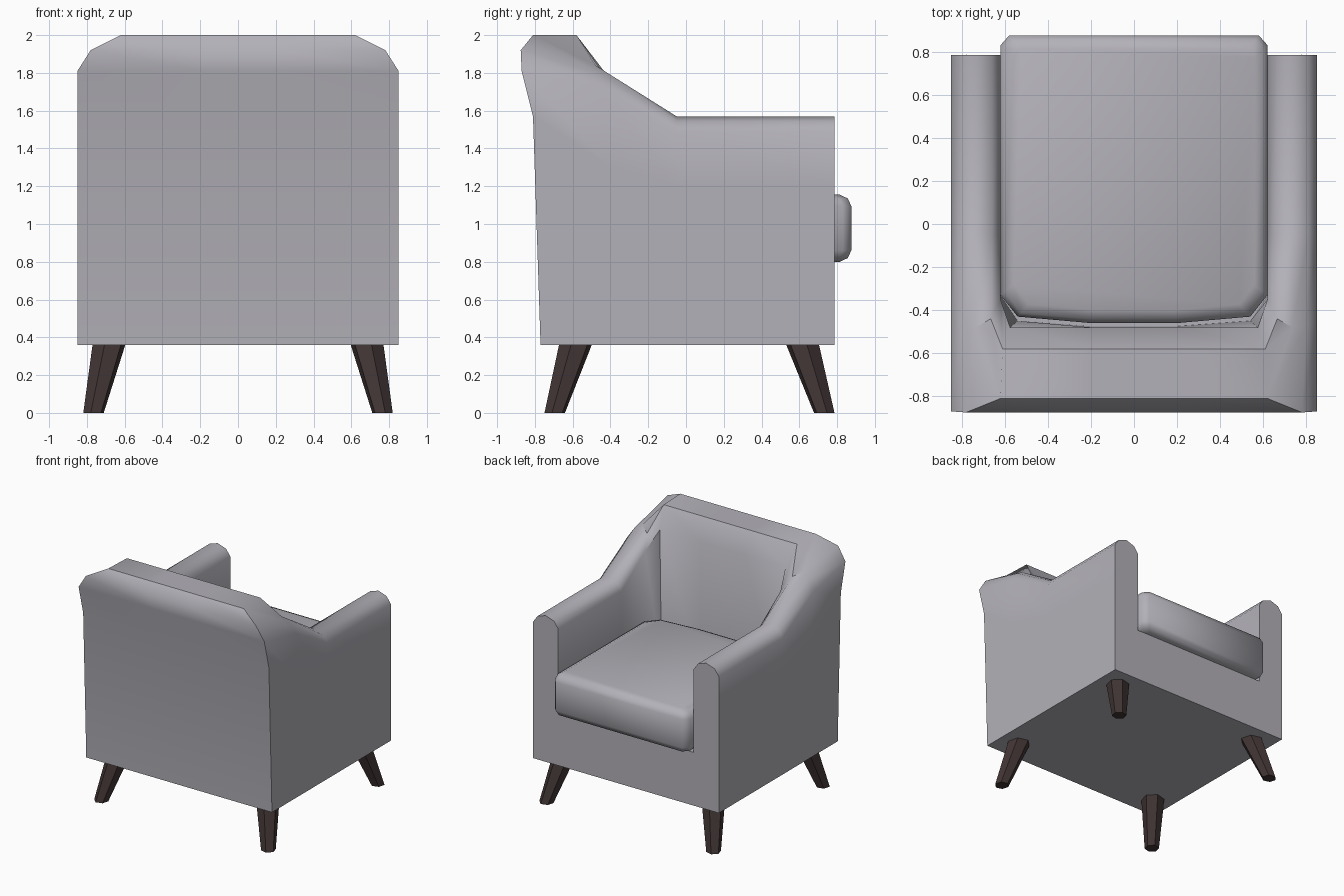
import bpy, bmesh, math
from mathutils import Vector

if "Cube" in bpy.data.objects:
    bpy.data.objects.remove(bpy.data.objects["Cube"])


def material(name, rgb):
    m = bpy.data.materials.new(name)
    m.diffuse_color = (*rgb, 1)
    m.use_nodes = True
    m.node_tree.nodes["Principled BSDF"].inputs["Base Color"].default_value = m.diffuse_color
    return m


fabric = material("grey fabric", (0.45, 0.44, 0.48))
wood = material("dark wood", (0.055, 0.036, 0.036))


def finish(bm, name, mat, angle):
    bmesh.ops.recalc_face_normals(bm, faces=bm.faces)
    me = bpy.data.meshes.new(name)
    bm.to_mesh(me)
    bm.free()
    me.materials.append(mat)
    ob = bpy.data.objects.new(name, me)
    bpy.context.collection.objects.link(ob)
    bpy.ops.object.select_all(action='DESELECT')
    ob.select_set(True)
    bpy.context.view_layer.objects.active = ob
    if angle:
        bpy.ops.object.shade_smooth_by_angle(angle=math.radians(angle))
    return ob


def bridge(bm, rings, closed):
    for a, b in zip(rings, rings[1:]):
        n = len(a)
        for i in range(n if closed else n - 1):
            j = (i + 1) % n
            bm.faces.new((a[i], a[j], b[j], b[i]))


# Body: one cross-section swept around the U of arms and back,
# each running from outer bottom over the top to inner bottom
def arm(y):
    return [(x, y, z) for x, z in ((.85, .36), (.85, 1.2), (.85, 1.49), (.81, 1.545),
                                   (.735, 1.57), (.66, 1.545), (.62, 1.49), (.62, .8))]


side = [(.85, -.40, .36), (.85, -.40, 1.3), (.85, -.45, 1.72), (.80, -.47, 1.80),
        (.735, -.48, 1.84), (.665, -.44, 1.80), (.62, -.35, 1.70), (.62, -.33, .8)]
corner = [(.85, -.77, .36), (.85, -.81, 1.57), (.85, -.87, 1.81), (.78, -.875, 1.92),
          (.62, -.81, 2), (.61, -.58, 2), (.575, -.48, 1.84), (.54, -.45, .8)]
back = [(.2, y, z) for y, z in ((-.77, .36), (-.81, 1.57), (-.87, 1.81), (-.875, 1.92),
                                (-.81, 2), (-.58, 2), (-.48, 1.84), (-.475, .8))]
half = [arm(.785), arm(-.05), side, corner, back]
stations = half + [[(-x, y, z) for x, y, z in s] for s in reversed(half)]

bm = bmesh.new()
rings = [[bm.verts.new(p) for p in s] for s in stations]
bridge(bm, rings, False)
bm.faces.new(rings[0])                       # arm fronts
bm.faces.new(rings[-1])
bm.faces.new((rings[0][0], rings[0][-1], rings[-1][-1], rings[-1][0]))  # front panel
bm.faces.new([r[0] for r in rings])          # underside
bm.faces.new([r[-1] for r in rings])         # seat deck
finish(bm, "body", fabric, 50)

# Cushion: outline with cut corners, stacked in rings with rounded edges
outline = [(.58, .875), (.62, .83), (.62, -.33), (.54, -.43), (.2, -.46)]
outline += [(-x, y) for x, y in reversed(outline)]
bm = bmesh.new()
rings = []
for inset, z in ((.06, .8), (.018, .82), (0, .86), (0, 1.095), (.018, 1.135), (.06, 1.155)):
    kx, ky = 1 - inset / .62, 1 - inset / .667
    rings.append([bm.verts.new((x * kx, .207 + (y - .207) * ky, z)) for x, y in outline])
bridge(bm, rings, True)
bm.faces.new(rings[0])
bm.faces.new(rings[-1])
finish(bm, "seat_cushion", fabric, 50)

# Legs: splayed, tapered six-sided
for name, top_y, foot_y in (("back_leg", -.585, -.695), ("front_leg", .617, .732)):
    for s, label in ((1, "right"), (-1, "left")):
        bm = bmesh.new()
        rings = []
        for x, y, z, r in ((.683, top_y, .362, .09), (.765, foot_y, 0, .056)):
            turn = math.atan2(math.copysign(1, y), s) + math.pi / 6
            rings.append([bm.verts.new((s * x + r * math.cos(turn + i * math.pi / 3),
                                        y + r * math.sin(turn + i * math.pi / 3), z))
                          for i in range(6)])
        bridge(bm, rings, True)
        bm.faces.new(rings[0])
        bm.faces.new(rings[1])
        finish(bm, f"{label}_{name}", wood, 0)
